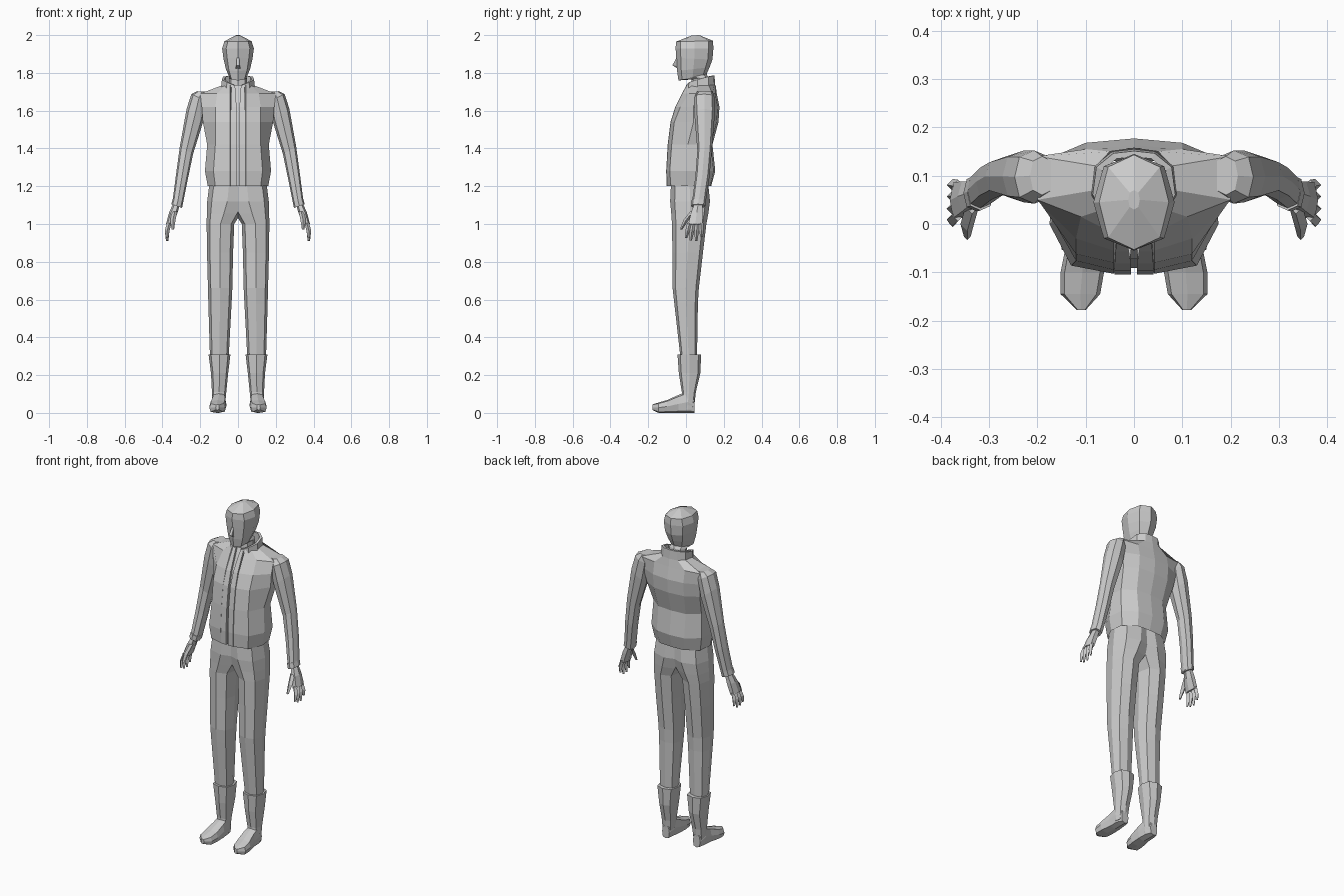
import bpy, bmesh, math
from mathutils import Vector as V


def loft(name, rings, closed=True, cap=True, mirror=False):
    """Skin a list of equally long point rings, optionally mirrored in x."""
    bm = bmesh.new()
    rows = [[bm.verts.new(p) for p in r] for r in rings]
    n = len(rows[0])
    for a, b in zip(rows, rows[1:]):
        for i in range(n if closed else n - 1):
            j = (i + 1) % n
            bm.faces.new((a[i], a[j], b[j], b[i]))
    if cap and closed:
        bm.faces.new(rows[0][::-1])
        bm.faces.new(rows[-1])
    bmesh.ops.recalc_face_normals(bm, faces=bm.faces)
    me = bpy.data.meshes.new(name)
    bm.to_mesh(me)
    bm.free()
    ob = bpy.data.objects.new(name, me)
    bpy.context.collection.objects.link(ob)
    if mirror:
        m = ob.modifiers.new("mirror", 'MIRROR')
        m.merge_threshold = 0.0005
    return ob


def ring(a, b, v, n=8, p=1.0):
    """Rounded n-gon spanning a to b, with half-axis v; p < 1 makes it boxier."""
    a, b, v = V(a), V(b), V(v)
    c, u = (a + b) / 2, (b - a) / 2
    out = []
    for i in range(n):
        t = 2 * math.pi * i / n
        s, k = round(math.sin(t), 6), round(math.cos(t), 6)
        f = lambda q: math.copysign(abs(q) ** p, q)
        out.append(c + u * f(k) + v * f(s))
    return out


def limb_ring(outer, inner, y0, y1, n=8, p=1.0):
    """Ring for a limb from (x, z) end points and a depth range."""
    y = (y0 + y1) / 2
    return ring((outer[0], y, outer[1]), (inner[0], y, inner[1]),
                (0, (y1 - y0) / 2, 0), n, p)


def flat_ring(z, x0, x1, y0, y1, p=0.75):
    return limb_ring((x1, z), (x0, z), y0, y1, 8, p)


# Head and neck: front (y, z), back (y, z), half width
head = [((.02, 1.66), (.13, 1.68), .05), ((.03, 1.765), (.115, 1.78), .048),
        ((-.04, 1.76), (.11, 1.795), .046), ((-.047, 1.81), (.125, 1.83), .064),
        ((-.052, 1.88), (.14, 1.87), .077), ((-.055, 1.93), (.145, 1.93), .084),
        ((-.053, 1.965), (.143, 1.97), .072), ((.03, 1.998), (.07, 2.0), .012)]
loft("head", [ring((0, *f), (0, *b), (w, 0, 0), 8, .85) for f, b, w in head])

# Nose wedge
loft("nose", [[(-.006, -.048, 1.885), (.006, -.048, 1.885), (0, -.04, 1.885)],
              [(-.009, -.072, 1.84), (.009, -.072, 1.84), (0, -.04, 1.83)],
              [(-.013, -.045, 1.823), (.013, -.045, 1.823), (0, -.035, 1.82)]])

# Jacket half-sections: z, front y, then (x, y) towards the back centre
jacket = [
    (1.20, -.100, (.12, -.080), (.160, .00), (.150, .08), (.08, .128), (0, .133)),
    (1.28, -.103, (.13, -.086), (.175, .00), (.165, .09), (.09, .146), (0, .155)),
    (1.42, -.095, (.12, -.076), (.163, .01), (.158, .08), (.09, .132), (0, .140)),
    (1.54, -.080, (.12, -.062), (.186, .04), (.175, .12), (.10, .162), (0, .172)),
    (1.62, -.055, (.12, -.030), (.192, .04), (.190, .13), (.10, .168), (0, .177)),
    (1.69, -.020, (.11, .015), (.200, .05), (.200, .14), (.10, .155), (0, .163)),
    (1.735, .005, (.065, .030), (.082, .07), (.078, .12), (.05, .150), (0, .157))]
rows = []
for z, yf, *pts in jacket:
    front = [(0, yf + .012), (.036, yf + .012), (.042, yf)]
    rows.append([(x, y, z) for x, y in front + pts])
loft("jacket", rows, closed=False, mirror=True)

# Raised strips either side of the zip
loft("zip_strip", [[(x0, yf - .002, z), (x1, yf - .002, z),
                    (x1, yf + .014, z), (x0, yf + .014, z)]
                   for (z, yf, *_), x0, x1 in zip(
                       jacket, [.006, .006, .006, .006, .008, .012, .016],
                       [.04, .04, .04, .04, .038, .036, .034])], mirror=True)

# Standing collar, higher at the back
plan = [(.022, -.003, 1.735), (.062, .012, 1.75), (.09, .06, 1.765),
        (.082, .12, 1.78), (.045, .15, 1.785), (0, .155, 1.785)]


def collar_row(s, top):
    return [(x * s, .075 + (y - .075) * s, z if top else z - .06)
            for x, y, z in plan]


loft("collar", [collar_row(1.0, False), collar_row(.95, True),
                collar_row(.80, True), collar_row(.80, False)],
     closed=False, mirror=True)

# Sleeves: outer (x, z), inner (x, z), y range
sleeve = [((.215, 1.703), (.165, 1.70), .06, .14),
          ((.247, 1.688), (.165, 1.65), .042, .152),
          ((.272, 1.61), (.185, 1.54), .045, .152),
          ((.308, 1.41), (.238, 1.37), .06, .137),
          ((.327, 1.27), (.265, 1.24), .05, .125),
          ((.348, 1.11), (.295, 1.09), .03, .102)]
loft("sleeve", [limb_ring(*s, 8, .8) for s in sleeve], mirror=True)
loft("cuff", [limb_ring((.345, 1.135), (.29, 1.115), .028, .106, 8, .8),
              limb_ring((.353, 1.105), (.297, 1.085), .026, .102, 8, .8)], mirror=True)

# Palms
loft("palm", [limb_ring((.343, 1.11), (.308, 1.10), .04, .09, 6),
              limb_ring((.365, 1.06), (.323, 1.05), .022, .092, 6, .8),
              limb_ring((.381, 1.00), (.346, .99), .008, .090, 6, .7)], mirror=True)


def digit(name, a, mid, tip, r):
    """Tapered four-sided finger through three points."""
    loft(name, [ring(V(p) - V((k, 0, 0)), V(p) + V((k, 0, 0)), (0, k, 0), 4)
                for p, k in ((a, r), (mid, r), (tip, r * .5))], mirror=True)


# Fingers and thumbs
for i, (y0, y1, z) in enumerate([(.018, .000, .925), (.038, .025, .912),
                                 (.059, .054, .910), (.079, .083, .930)]):
    digit(f"finger_{i + 1}", (.364, y0, 1.005), (.375, (y0 + y1) / 2, .965),
          (.375, y1, z), .0125)
digit("thumb", (.335, .035, 1.065), (.345, .0, 1.02), (.345, -.026, .972), .014)

# Trouser legs, overlapping at the hips: z, x range, y range
legs = [(1.24, -.06, .148, -.078, .115), (1.12, -.05, .163, -.084, .127),
        (1.055, -.015, .165, -.078, .118), (1.00, .02, .166, -.074, .108),
        (.85, .026, .164, -.072, .090), (.66, .030, .159, -.071, .068),
        (.58, .034, .157, -.062, .063), (.28, .050, .148, -.028, .058)]
loft("trouser_leg", [flat_ring(*r) for r in legs], mirror=True)

# Boot shafts
shaft = [(.31, .040, .156, -.045, .080), (.21, .052, .143, -.038, .076),
         (.11, .062, .138, -.022, .052), (.02, .070, .135, -.025, .042)]
loft("boot_shaft", [flat_ring(*r) for r in shaft], mirror=True)

# Feet, lofted from heel to pointed toe: y, x range, z range
foot = [(.046, .078, .125, .0, .075), (.01, .066, .138, .0, .115),
        (-.04, .062, .140, .0, .095), (-.10, .062, .152, .0, .068),
        (-.145, .070, .152, .0, .055), (-.178, .100, .118, .015, .045)]
loft("boot_foot", [ring((x0, y, (z0 + z1) / 2), (x1, y, (z0 + z1) / 2),
                        (0, 0, (z1 - z0) / 2), 8, .6)
                   for y, x0, x1, z0, z1 in foot], mirror=True)
